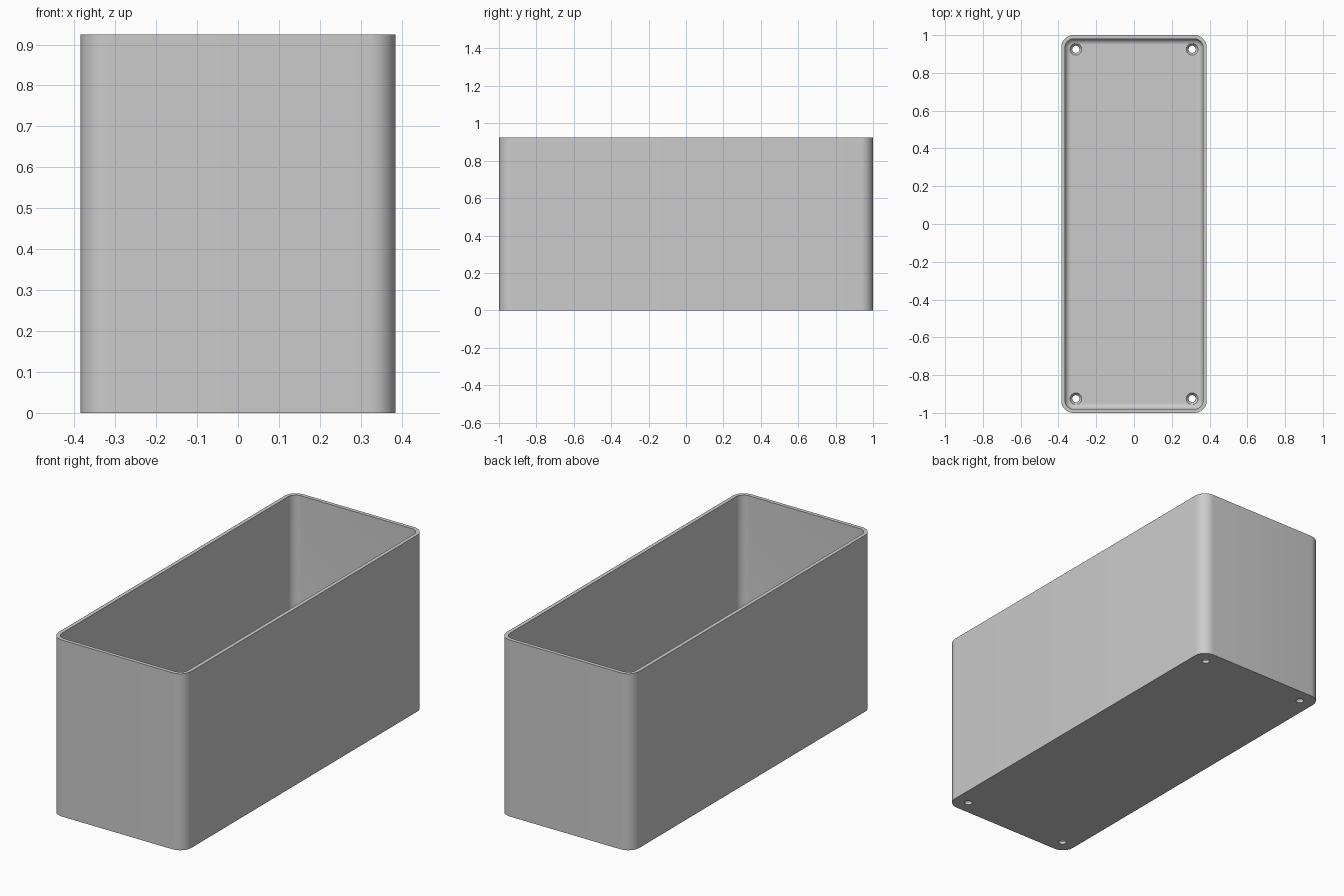
import bpy, bmesh
from math import sin, cos, pi

cube = bpy.data.objects.get("Cube")
if cube:
    bpy.data.objects.remove(cube, do_unlink=True)

HALF_X, HALF_Y, HEIGHT = 0.385, 1.0, 0.925
CORNER, WALL, FLOOR, FILLET = 0.065, 0.02, 0.03, 0.03
HOLE_X, HOLE_Y = 0.308, 0.925

grey = bpy.data.materials.new("Plain grey")
grey.use_nodes = True
colour = (0.6, 0.6, 0.6, 1)
grey.diffuse_color = colour
grey.node_tree.nodes["Principled BSDF"].inputs["Base Color"].default_value = colour


def rounded_ring(inset, z, steps=10):
    """Rounded rectangle, inset from the outer outline."""
    r = CORNER - inset
    points = []
    for i, (sx, sy) in enumerate([(1, 1), (-1, 1), (-1, -1), (1, -1)]):
        for k in range(steps + 1):
            a = (i + k / steps) * pi / 2
            points.append((sx * (HALF_X - CORNER) + r * cos(a),
                           sy * (HALF_Y - CORNER) + r * sin(a), z))
    return points


def circle_ring(x, y, r, z, steps=32):
    return [(x + r * cos(2 * pi * k / steps), y + r * sin(2 * pi * k / steps), z)
            for k in range(steps)]


def loft(bm, rings):
    """Skin a stack of rings and cap both ends."""
    loops = [[bm.verts.new(p) for p in ring] for ring in rings]
    n = len(loops[0])
    for low, high in zip(loops, loops[1:]):
        for i in range(n):
            j = (i + 1) % n
            bm.faces.new((low[i], low[j], high[j], high[i]))
    bm.faces.new(loops[0][::-1])
    bm.faces.new(loops[-1])


def make_object(name, bm):
    bmesh.ops.recalc_face_normals(bm, faces=bm.faces[:])
    mesh = bpy.data.meshes.new(name)
    bm.to_mesh(mesh)
    bm.free()
    mesh.materials.append(grey)
    obj = bpy.data.objects.new(name, mesh)
    bpy.context.collection.objects.link(obj)
    return obj


# Open box: outer wall, rim, inner wall, then a fillet down to the floor
rings = [rounded_ring(0, 0), rounded_ring(0, HEIGHT), rounded_ring(WALL, HEIGHT)]
for k in range(9):
    a = k / 8 * pi / 2
    rings.append(rounded_ring(WALL + FILLET * (1 - cos(a)),
                              FLOOR + FILLET * (1 - sin(a))))
bm = bmesh.new()
loft(bm, rings)
box = make_object("open_box", bm)

# Countersunk screw holes in the floor corners
bm = bmesh.new()
for sx in (-1, 1):
    for sy in (-1, 1):
        x, y = sx * HOLE_X, sy * HOLE_Y
        loft(bm, [circle_ring(x, y, r, z) for r, z in
                  ((0.019, -0.02), (0.019, 0.015), (0.031, FLOOR), (0.031, 0.08))])
cutter = make_object("screw_hole_cutter", bm)
cutter.hide_render = True

cut = box.modifiers.new("Screw holes", 'BOOLEAN')
cut.operation = 'DIFFERENCE'
cut.solver = 'EXACT'
cut.object = cutter
bpy.ops.object.select_all(action='DESELECT')
box.select_set(True)
bpy.context.view_layer.objects.active = box
bpy.ops.object.modifier_apply(modifier=cut.name)
bpy.data.objects.remove(cutter, do_unlink=True)

bpy.ops.object.shade_smooth_by_angle(angle=pi / 6)
